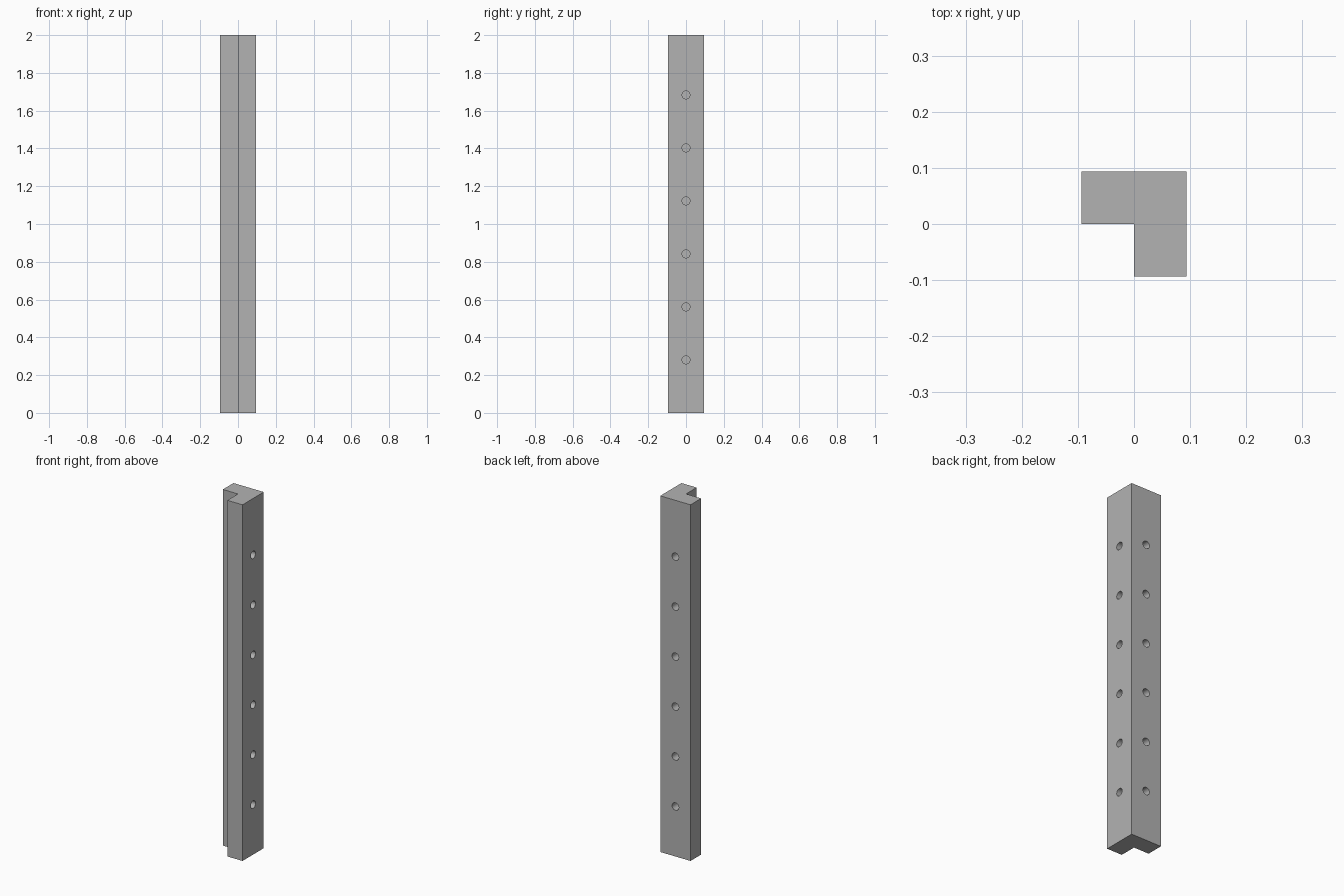
import bpy
import bmesh
from math import pi
from mathutils import Matrix, Vector

HALF = 0.094       # half the width of the angle post
HEIGHT = 2.0
HOLE_RADIUS = 0.021
HOLE_DEPTH = 0.05
HOLE_COUNT = 6
HOLE_PITCH = 0.2805

cube = bpy.data.objects.get("Cube")
if cube:
    bpy.data.objects.remove(cube, do_unlink=True)

grey = bpy.data.materials.new("plain_grey")
grey.use_nodes = True
colour = (0.45, 0.45, 0.45, 1.0)
grey.diffuse_color = colour
grey.node_tree.nodes["Principled BSDF"].inputs["Base Color"].default_value = colour


def add_object(name, bm):
    bmesh.ops.recalc_face_normals(bm, faces=bm.faces)
    mesh = bpy.data.meshes.new(name)
    bm.to_mesh(mesh)
    bm.free()
    mesh.materials.append(grey)
    obj = bpy.data.objects.new(name, mesh)
    bpy.context.collection.objects.link(obj)
    return obj


# L-shaped post, extruded upwards from its cross-section
profile = [(-HALF, 0), (0, 0), (0, -HALF), (HALF, -HALF), (HALF, HALF), (-HALF, HALF)]
bm = bmesh.new()
base = bm.faces.new([bm.verts.new((x, y, 0)) for x, y in profile])
top = bmesh.ops.extrude_face_region(bm, geom=[base])["geom"]
bmesh.ops.translate(bm, vec=(0, 0, HEIGHT),
                    verts=[g for g in top if isinstance(g, bmesh.types.BMVert)])
post = add_object("corner_post", bm)

# Blind peg holes down the two outer faces
bm = bmesh.new()
for axis, turn in ((Vector((1, 0, 0)), Matrix.Rotation(pi / 2, 4, "Y")),
                   (Vector((0, 1, 0)), Matrix.Rotation(pi / 2, 4, "X"))):
    for i in range(1, HOLE_COUNT + 1):
        centre = axis * HALF + Vector((0, 0, i * HOLE_PITCH))
        bmesh.ops.create_cone(bm, cap_ends=True, segments=32,
                              radius1=HOLE_RADIUS, radius2=HOLE_RADIUS,
                              depth=2 * HOLE_DEPTH,
                              matrix=Matrix.Translation(centre) @ turn)
cutter = add_object("hole_cutter", bm)
cutter.hide_render = True

cut = post.modifiers.new("peg_holes", "BOOLEAN")
cut.operation = "DIFFERENCE"
cut.solver = "EXACT"
cut.object = cutter
bpy.context.view_layer.objects.active = post
post.select_set(True)
bpy.ops.object.modifier_apply(modifier=cut.name)
bpy.data.objects.remove(cutter, do_unlink=True)

# Smooth hole walls, crisp post edges
bpy.ops.object.select_all(action="DESELECT")
post.select_set(True)
bpy.ops.object.shade_smooth_by_angle(angle=pi / 6)
